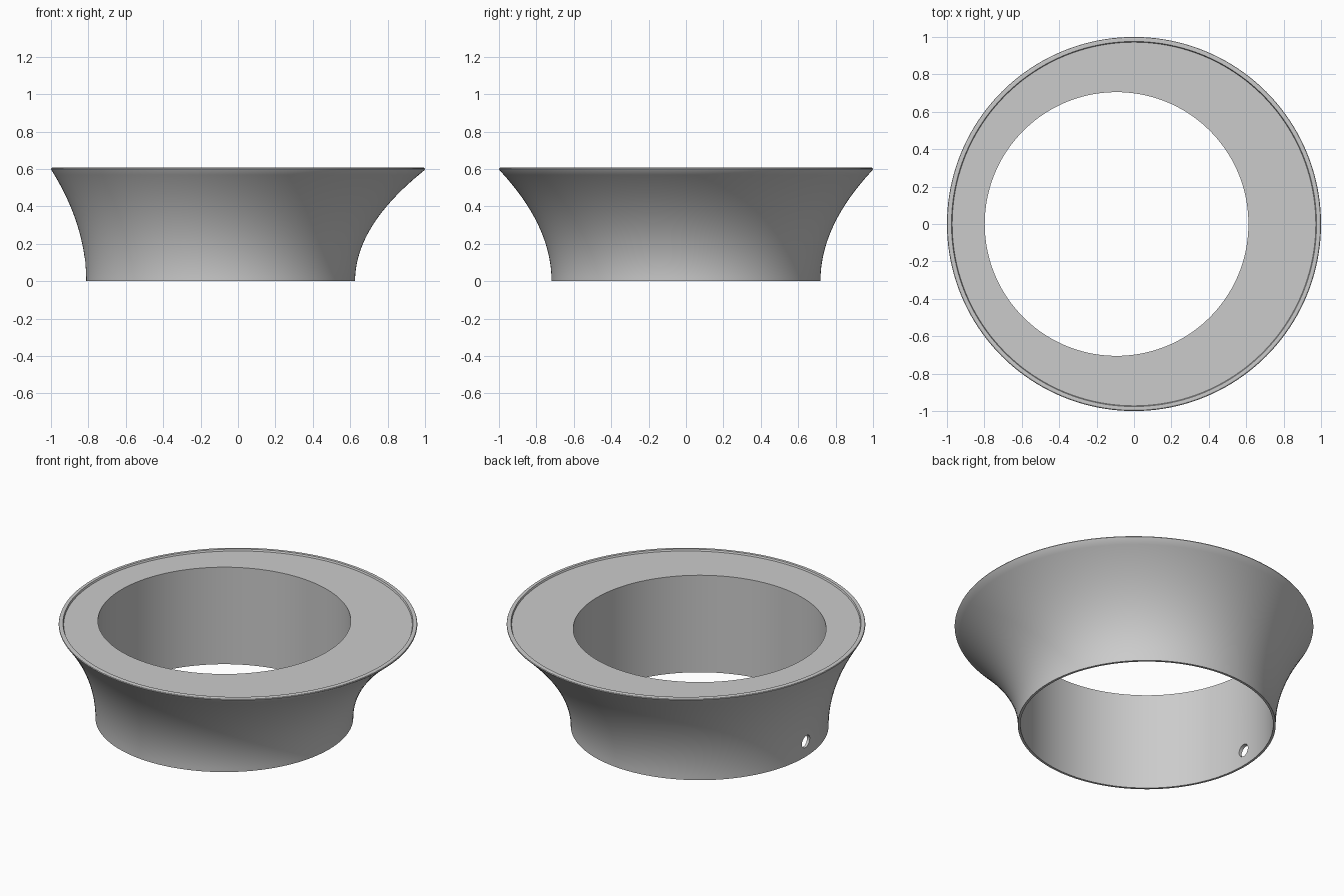
import bpy
import bmesh
from math import cos, sin, tau, radians

default = bpy.data.objects.get("Cube")
if default:
    bpy.data.objects.remove(default, do_unlink=True)

SEGMENTS = 160
OFFSET = -0.093      # bore and foot centre along x
HEIGHT = 0.607
FLARE_TOP = 0.593

grey = bpy.data.materials.new("plain grey")
grey.use_nodes = True
colour = (0.6, 0.6, 0.6, 1)
grey.diffuse_color = colour
grey.node_tree.nodes["Principled BSDF"].inputs["Base Color"].default_value = colour

# Rings as (radius, centre x, height), following the section all the way round
foot, bore = 0.719, 0.705
rings = []
for i in range(25):
    t = i / 24
    f = t * t
    rings.append((foot + (0.997 - foot) * f, OFFSET * (1 - f), FLARE_TOP * t))

# Rounded lip, shallow recess and straight bore
rings += [(1, 0, 0.599), (0.998, 0, 0.604), (0.993, 0, HEIGHT),
          (0.976, 0, HEIGHT), (0.972, 0, 0.597),
          (bore, OFFSET, 0.597), (bore, OFFSET, 0)]

bm = bmesh.new()
loops = []
for radius, cx, z in rings:
    loops.append([bm.verts.new((cx + radius * cos(tau * k / SEGMENTS),
                                radius * sin(tau * k / SEGMENTS), z))
                  for k in range(SEGMENTS)])
for i, lower in enumerate(loops):
    upper = loops[(i + 1) % len(loops)]
    for k in range(SEGMENTS):
        n = (k + 1) % SEGMENTS
        bm.faces.new((lower[k], lower[n], upper[n], upper[k]))
bmesh.ops.recalc_face_normals(bm, faces=bm.faces)
mesh = bpy.data.meshes.new("flared_collar")
bm.to_mesh(mesh)
bm.free()
mesh.materials.append(grey)
collar = bpy.data.objects.new("flared_collar", mesh)
bpy.context.collection.objects.link(collar)

# Small round hole through the thin side of the wall
bpy.ops.mesh.primitive_cylinder_add(vertices=32, radius=0.038, depth=0.2,
                                    location=(OFFSET - 0.71, 0, 0.097),
                                    rotation=(0, radians(90), 0))
cutter = bpy.context.object
cutter.name = "hole_cutter"
cutter.hide_render = True
cutter.data.materials.append(grey)

cut = collar.modifiers.new("side_hole", "BOOLEAN")
cut.operation = "DIFFERENCE"
cut.solver = "EXACT"
cut.object = cutter
bpy.ops.object.select_all(action="DESELECT")
collar.select_set(True)
bpy.context.view_layer.objects.active = collar
bpy.ops.object.modifier_apply(modifier=cut.name)
bpy.data.objects.remove(cutter, do_unlink=True)
bpy.ops.object.shade_smooth_by_angle(angle=radians(30))
